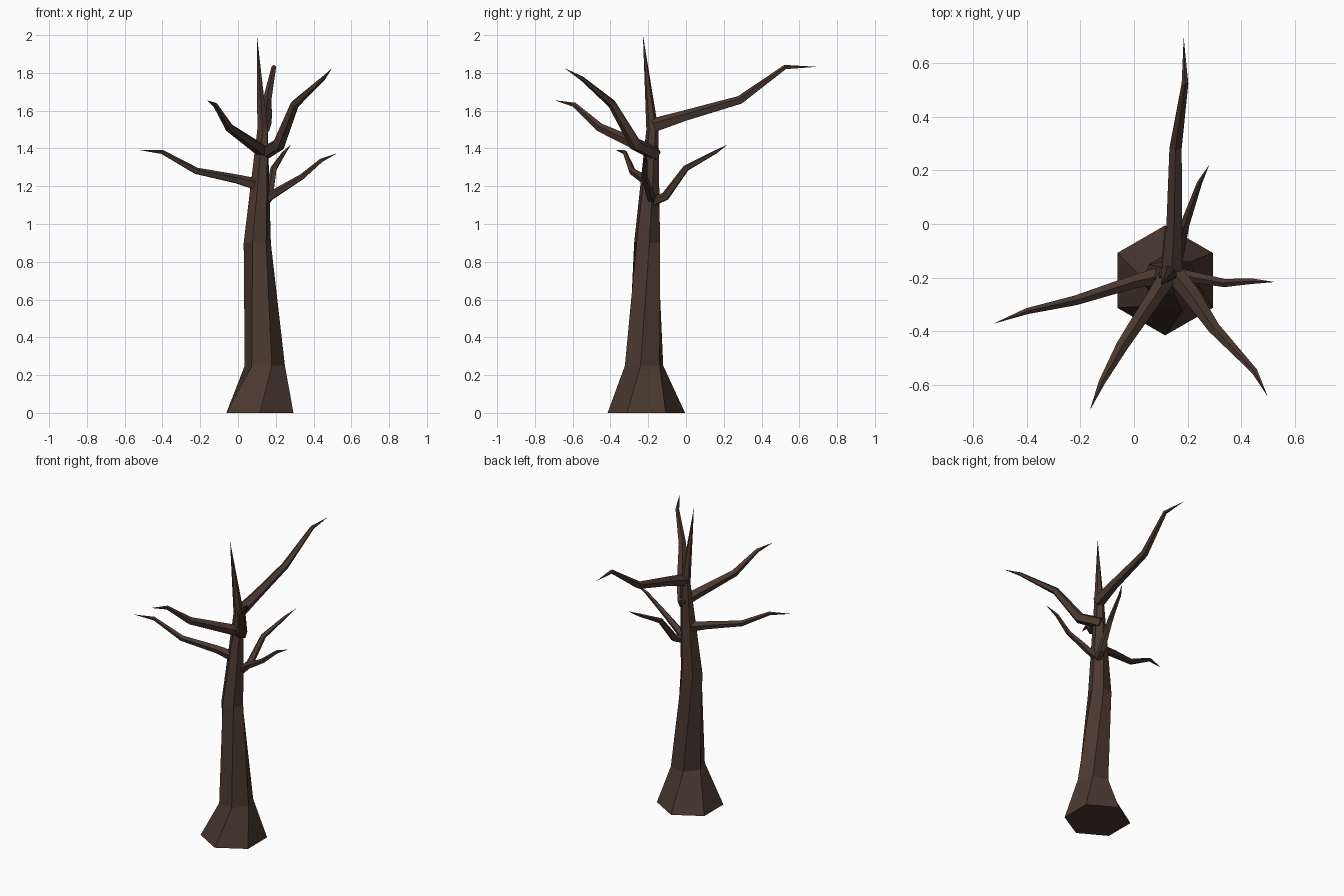
import bpy, bmesh, math
from mathutils import Vector

if "Cube" in bpy.data.objects:
    bpy.data.objects.remove(bpy.data.objects["Cube"])

bark = bpy.data.materials.new("dark brown bark")
bark.diffuse_color = (0.070, 0.040, 0.029, 1)
bark.use_nodes = True
bark.node_tree.nodes["Principled BSDF"].inputs["Base Color"].default_value = bark.diffuse_color


def loft(name, rings, tip):
    """Skin a list of equal-sided rings and close the end in a point."""
    bm = bmesh.new()
    loops = [[bm.verts.new(p) for p in ring] for ring in rings]
    n = len(loops[0])
    bm.faces.new(loops[0])
    for a, b in zip(loops, loops[1:]):
        for i in range(n):
            j = (i + 1) % n
            bm.faces.new((a[i], a[j], b[j], b[i]))
    top = bm.verts.new(tip)
    for i in range(n):
        bm.faces.new((loops[-1][i], loops[-1][(i + 1) % n], top))
    bmesh.ops.recalc_face_normals(bm, faces=bm.faces[:])
    mesh = bpy.data.meshes.new(name)
    bm.to_mesh(mesh)
    bm.free()
    mesh.materials.append(bark)
    ob = bpy.data.objects.new(name, mesh)
    bpy.context.collection.objects.link(ob)
    return ob


def ring(c, u, v, r, sides, twist):
    pts = []
    for k in range(sides):
        a = math.radians(twist) + k * math.tau / sides
        pts.append(Vector(c) + r * (math.cos(a) * u + math.sin(a) * v))
    return pts


def branch(name, path, radii, sides=5):
    """Tapered crooked limb along a path, ending in a sharp twig."""
    pts = [Vector(p) for p in path]
    rings = []
    for i, r in enumerate(radii):
        d = (pts[i + 1] - pts[i]).normalized()
        if i:
            d = (d + (pts[i] - pts[i - 1]).normalized()).normalized()
        u = d.cross(Vector((0, 0, 1))).normalized()
        rings.append(ring(pts[i], u, u.cross(d), r, sides, 90))
    return loft(name, rings, pts[-1])


# Trunk: twisted hexagonal rings, flared root, pointed top
X, Y = Vector((1, 0, 0)), Vector((0, 1, 0))
trunk = [((0.116, -0.21, 0), 0.205, 30),
         ((0.142, -0.222, 0.25), 0.108, 50),
         ((0.102, -0.206, 0.90), 0.073, 70),
         ((0.130, -0.178, 1.50), 0.032, 90)]
loft("trunk", [ring(c, X, Y, r, 6, t) for c, r, t in trunk], (0.10, -0.228, 2.0))

# Branches, from lowest to highest
branch("right_branch",
       [(0.13, -0.175, 1.12), (0.20, -0.195, 1.165), (0.34, -0.22, 1.25),
        (0.44, -0.213, 1.335), (0.525, -0.216, 1.375)],
       [0.026, 0.023, 0.016, 0.011])
branch("back_right_branch",
       [(0.145, -0.17, 1.12), (0.165, -0.11, 1.145), (0.19, 0.0, 1.295),
        (0.245, 0.155, 1.38), (0.28, 0.22, 1.42)],
       [0.026, 0.024, 0.018, 0.010])
branch("left_branch",
       [(0.11, -0.19, 1.205), (0.0, -0.215, 1.235), (-0.22, -0.285, 1.28),
        (-0.40, -0.325, 1.38), (-0.525, -0.372, 1.392)],
       [0.035, 0.026, 0.019, 0.012])
branch("front_left_branch",
       [(0.145, -0.165, 1.375), (0.09, -0.25, 1.415), (-0.045, -0.455, 1.51),
        (-0.12, -0.59, 1.63), (-0.165, -0.695, 1.655)],
       [0.038, 0.033, 0.024, 0.013])
branch("front_right_branch",
       [(0.13, -0.16, 1.37), (0.215, -0.265, 1.42), (0.30, -0.39, 1.635),
        (0.45, -0.55, 1.77), (0.498, -0.643, 1.825)],
       [0.038, 0.035, 0.024, 0.012])
branch("back_branch",
       [(0.14, -0.17, 1.52), (0.15, -0.01, 1.57), (0.155, 0.285, 1.655),
        (0.19, 0.525, 1.83), (0.185, 0.695, 1.832)],
       [0.040, 0.031, 0.024, 0.013])
